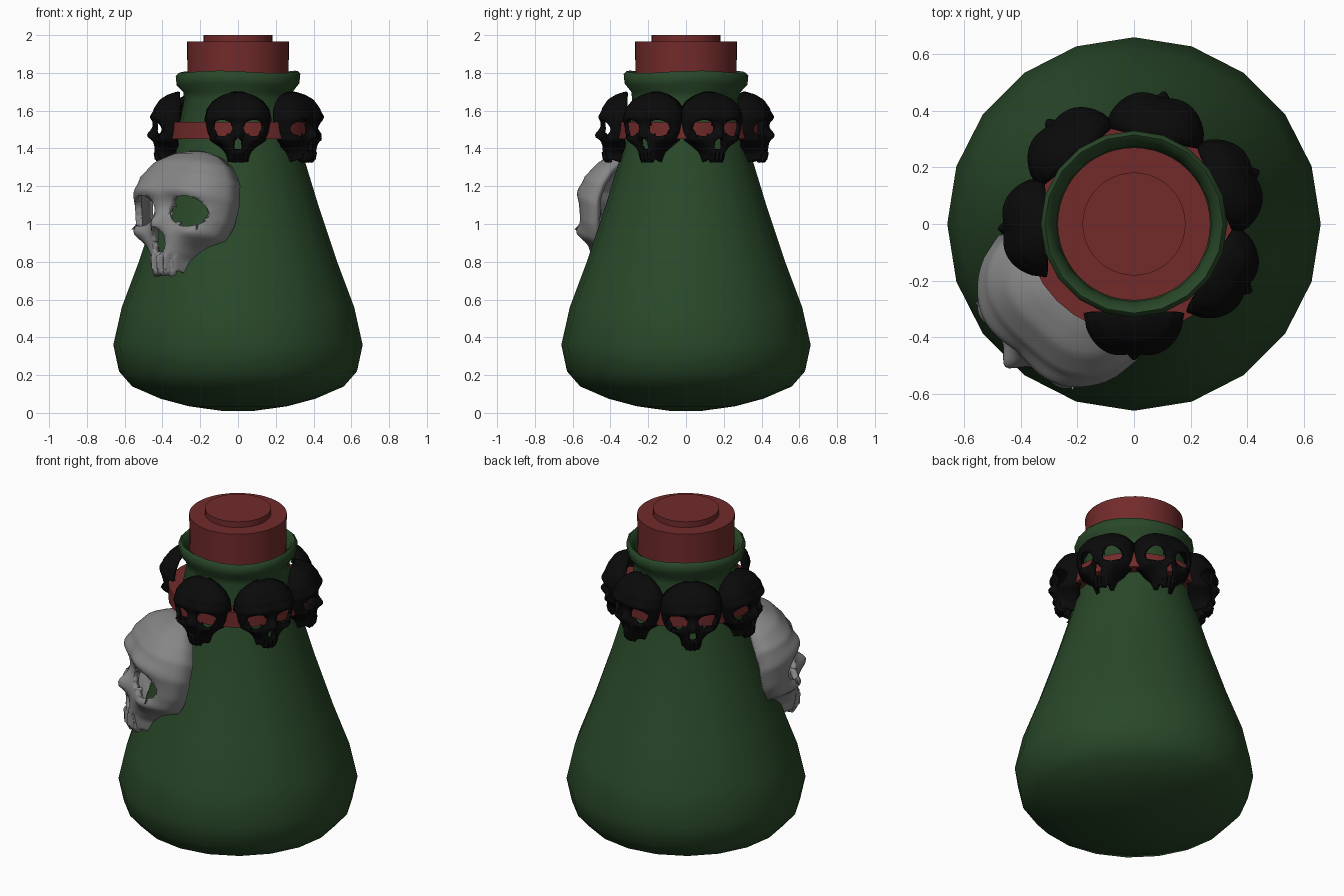
import bpy, bmesh
from math import sin, cos, pi, radians, hypot, exp, sqrt

default = bpy.data.objects.get("Cube")
if default:
    bpy.data.objects.remove(default, do_unlink=True)


def material(name, color):
    m = bpy.data.materials.new(name)
    m.use_nodes = True
    m.diffuse_color = (*color, 1)
    bsdf = next(n for n in m.node_tree.nodes if n.type == "BSDF_PRINCIPLED")
    bsdf.inputs["Base Color"].default_value = (*color, 1)
    return m


GREEN = material("bottle green", (0.022, 0.065, 0.022))
RED = material("dark red", (0.17, 0.024, 0.024))
BONE = material("bone grey", (0.24, 0.24, 0.24))
BLACK = material("black", (0.003, 0.003, 0.003))


def finish(bm, name, mat, angle):
    mesh = bpy.data.meshes.new(name)
    bm.to_mesh(mesh)
    bm.free()
    mesh.materials.append(mat)
    mesh.shade_smooth()
    mesh.set_sharp_from_angle(angle=radians(angle))
    return mesh


def place(mesh, name):
    obj = bpy.data.objects.new(name, mesh)
    bpy.context.collection.objects.link(obj)
    return obj


def lathe(name, profile, mat, sides, angle, closed=False, wave=0):
    """Revolve (radius, z) points; wave makes the upper rim slightly uneven."""
    bm = bmesh.new()
    rings = []
    for r, z in profile:
        ring = []
        for k in range(sides):
            a = 2 * pi * k / sides
            lift = wave * sin(3 * a + 1) if z > 1.7 else 0
            ring.append(bm.verts.new((r * cos(a), r * sin(a), z + lift)))
        rings.append(ring)
    pairs = list(zip(rings, rings[1:]))
    if closed:
        pairs.append((rings[-1], rings[0]))
    else:
        bm.faces.new(rings[0][::-1])
        bm.faces.new(rings[-1])
    for low, high in pairs:
        for k in range(sides):
            n = (k + 1) % sides
            bm.faces.new((low[k], low[n], high[n], high[k]))
    bmesh.ops.recalc_face_normals(bm, faces=bm.faces)
    return place(finish(bm, name, mat, angle), name)


# Bottle with rounded base, tapering body and flared lip
lathe("bottle", [(0.08, 0.01), (0.26, 0.035), (0.41, 0.075), (0.56, 0.14), (0.63, 0.22),
                 (0.66, 0.36), (0.615, 0.56), (0.525, 0.8), (0.425, 1.1), (0.355, 1.33),
                 (0.315, 1.5), (0.285, 1.66), (0.29, 1.7), (0.325, 1.74), (0.33, 1.79),
                 (0.315, 1.805), (0.295, 1.79), (0.275, 1.72), (0.27, 1.6)],
      GREEN, 20, 75, wave=0.007)

# Stopper with a small raised disc on top
lathe("stopper", [(0.265, 1.6), (0.27, 1.965), (0.182, 1.965), (0.182, 2.0)], RED, 48, 30)

# Flat band tying the small skulls to the neck
lathe("neck_band", [(0.3, 1.45), (0.385, 1.45), (0.385, 1.54), (0.3, 1.54)], RED, 32, 30, closed=True)


# Skull masks: (height, half width) outline and (height, depth) profile
OUTLINE = [(0, 0.15), (0.12, 0.18), (0.2, 0.25), (0.3, 0.4), (0.42, 0.45), (0.6, 0.48),
           (0.75, 0.45), (0.87, 0.36), (0.95, 0.23), (1, 0.07)]
DEPTH = [(0, 0.3), (0.15, 0.33), (0.4, 0.35), (0.6, 0.38), (0.75, 0.36), (0.88, 0.28),
         (0.96, 0.16), (1, 0.04)]
HOLES = [(-0.23, 0.47, 0.15, 0.115), (0.23, 0.47, 0.15, 0.115), (0, 0.23, 0.065, 0.1)]


def lookup(table, t):
    for (t0, a), (t1, b) in zip(table, table[1:]):
        if t <= t1:
            return a + (b - a) * (t - t0) / (t1 - t0)
    return table[-1][1]


def bump(x, t, cx, ct, sx, st):
    return exp(-((x - cx) / sx) ** 2 - ((t - ct) / st) ** 2)


def depth(x, t):
    u = min(1, abs(x) / lookup(OUTLINE, t))
    d = lookup(DEPTH, t) * sqrt(1 - u ** 3)
    d += 0.10 * bump(x, t, 0, 0.36, 0.07, 0.09)             # nose bridge
    d += 0.04 * bump(abs(x), t, 0.2, 0.63, 0.2, 0.06)       # brow
    d += 0.05 * bump(abs(x), t, 0.3, 0.31, 0.1, 0.06)       # cheekbone
    d -= 0.05 * bump(abs(x), t, 0.2, 0.46, 0.12, 0.09)      # eye socket
    if t < 0.12:
        d += 0.02 * cos(x * 100)                            # teeth
    return d


def hole_value(x, t, hole):
    return hypot((x - hole[0]) / hole[2], (t - hole[1]) / hole[3])


def skull_mesh(name, size, mat, n=44):
    bm = bmesh.new()
    flat, grid = {}, []
    for j in range(n + 1):
        row = []
        for i in range(n + 1):
            t = j / n
            x = (2 * i / n - 1) * lookup(OUTLINE, t)
            for h in HOLES:                                 # snap to clean hole edges
                f = hole_value(x, t, h)
                if 0.85 < f < 1.13:
                    x, t = h[0] + (x - h[0]) / f, h[1] + (t - h[1]) / f
            z = t
            if j == 0:
                z += 0.025 * cos(x * 100)
            v = bm.verts.new((size * depth(x, t), size * x, size * (z - 0.5)))
            flat[v] = (x, t)
            row.append(v)
        grid.append(row)
    for j in range(n):
        for i in range(n):
            quad = (grid[j][i], grid[j][i + 1], grid[j + 1][i + 1], grid[j + 1][i])
            x = sum(flat[v][0] for v in quad) / 4
            t = sum(flat[v][1] for v in quad) / 4
            if all(hole_value(x, t, h) > 0.97 for h in HOLES):
                bm.faces.new(quad)
    loose = [v for v in bm.verts if not v.link_faces]
    bmesh.ops.delete(bm, geom=loose, context="VERTS")
    return finish(bm, name, mat, 60)


def add_skull(mesh, name, angle, distance, height, tilt, thickness):
    obj = place(mesh, name)
    a = radians(angle)
    obj.location = (distance * cos(a), distance * sin(a), height)
    obj.rotation_euler = (0, radians(tilt), a)
    shell = obj.modifiers.new("shell", "SOLIDIFY")
    shell.thickness = thickness
    shell.offset = -1


# Large skull leaning on the front of the body
add_skull(skull_mesh("large_skull", 0.69, BONE), "large_skull", 228, 0.36, 1.045, -11, 0.035)

# Ring of small skulls around the neck
small = skull_mesh("small_skull", 0.37, BLACK)
for k, angle in enumerate((270, 330, 23, 77, 130, 182)):
    add_skull(small, f"small_skull_{k + 1}", angle, 0.315, 1.515, -2, 0.02)
